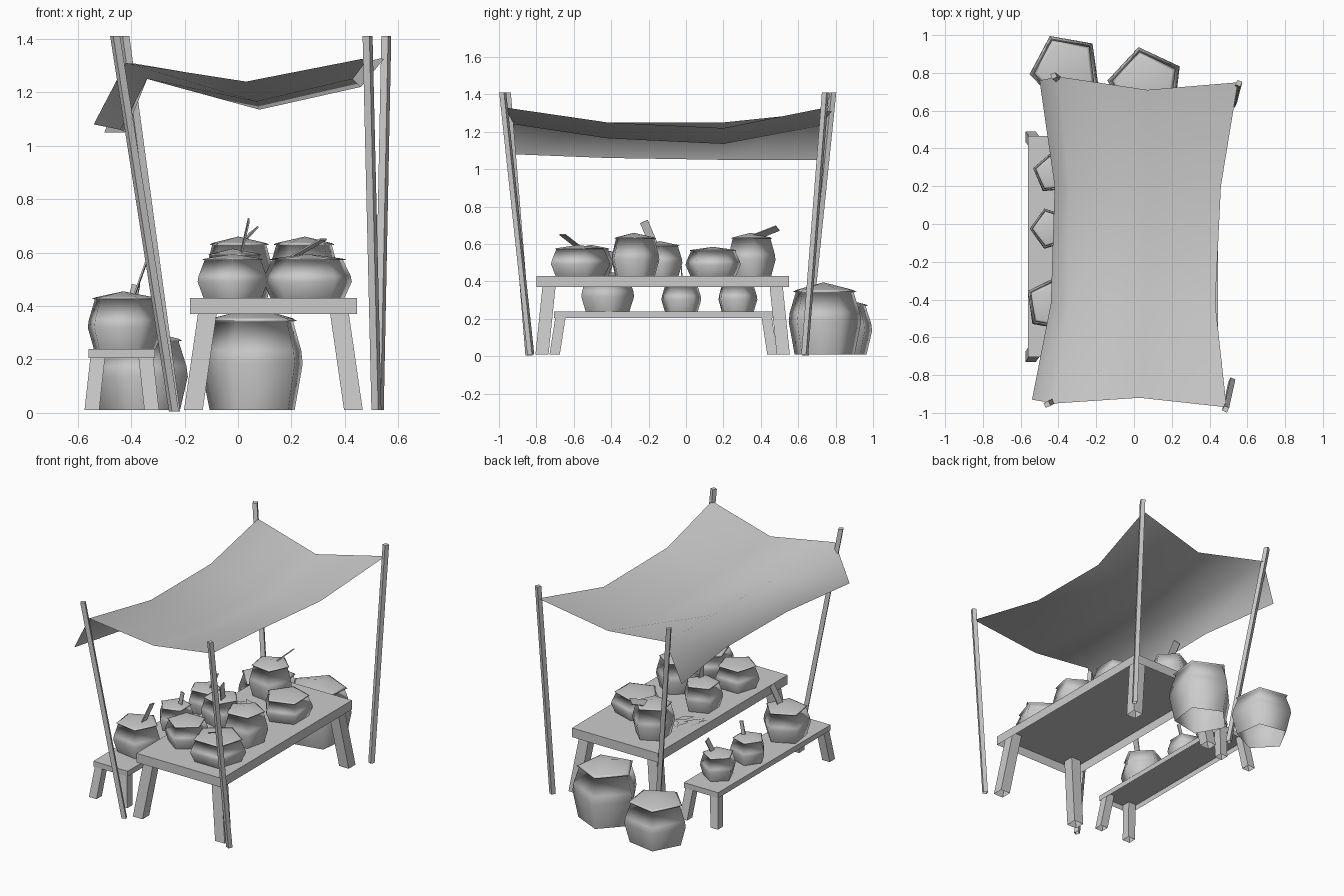
import bpy, bmesh, math, random
from mathutils import Vector, Matrix

if "Cube" in bpy.data.objects:
    bpy.data.objects.remove(bpy.data.objects["Cube"])
random.seed(4)

GREY = bpy.data.materials.new("plain_grey")
GREY.use_nodes = True
GREY.diffuse_color = (0.6, 0.6, 0.6, 1)
GREY.node_tree.nodes["Principled BSDF"].inputs["Base Color"].default_value = (0.6, 0.6, 0.6, 1)


def finish(bm, name, smooth=False):
    me = bpy.data.meshes.new(name)
    bm.to_mesh(me)
    bm.free()
    me.materials.append(GREY)
    for p in me.polygons:
        p.use_smooth = smooth
    ob = bpy.data.objects.new(name, me)
    bpy.context.collection.objects.link(ob)
    return ob


def open_cube():
    """Unit cube without its underside."""
    bm = bmesh.new()
    bmesh.ops.create_cube(bm, size=1)
    bm.normal_update()
    bmesh.ops.delete(bm, geom=[f for f in bm.faces if f.normal.z < -.5], context='FACES_ONLY')
    return bm


def slab(name, lo, hi):
    bm = open_cube()
    lo, hi = Vector(lo), Vector(hi)
    for v in bm.verts:
        v.co = (lo + hi) / 2 + v.co * (hi - lo)
    finish(bm, name)


def beam(name, bottom, top, w, turn=0):
    """Four-sided post with level ends, leaning from bottom to top."""
    bm = open_cube()
    spin = Matrix.Rotation(math.radians(turn), 3, 'Z')
    for v in bm.verts:
        end = Vector(top if v.co.z > 0 else bottom)
        v.co = end + spin @ Vector((v.co.x * w, v.co.y * w, 0))
    finish(bm, name)


def lathe(bm, profile, turn):
    """Five-sided turned shape; a zero radius closes to a point."""
    rings = []
    for r, z in profile:
        if r == 0:
            rings.append([bm.verts.new((0, 0, z))] * 5)
        else:
            rings.append([bm.verts.new((r * math.cos(turn + i * math.tau / 5),
                                        r * math.sin(turn + i * math.tau / 5), z)) for i in range(5)])
    for a, b in zip(rings, rings[1:]):
        for i in range(5):
            j = (i + 1) % 5
            bm.faces.new(list(dict.fromkeys((a[i], a[j], b[j], b[i]))))


def pot(name, x, y, z, r, h, turn, belly):
    """Five-sided bottomless jar with a brim and a shallow pointed lid."""
    body = [(.83, 0), (1, belly), (.97, belly + .13), (.8, .86), (.88, .87), (.78, .895)]
    lid = [(.78, .895), (0, 1)]
    for part, prof in (("body", body), ("lid", lid)):
        bm = bmesh.new()
        lathe(bm, [(a * r, b * h) for a, b in prof], math.radians(turn))
        finish(bm, f"{name}_{part}", True).location = (x, y, z)


def handle(a, b, w, normal):
    """Flat handle sticking out of a jar, its broad side facing the normal."""
    a, b = Vector(a), Vector(b)
    axis = b - a
    side = axis.cross(Vector(normal)).normalized()
    frame = Matrix((side, axis.cross(side).normalized(), axis.normalized())).transposed()
    bm = bmesh.new()
    bmesh.ops.create_cube(bm, size=1)
    bmesh.ops.scale(bm, vec=(w, .006, axis.length), verts=bm.verts)
    bmesh.ops.transform(bm, verts=bm.verts, matrix=Matrix.Translation((a + b) / 2) @ frame.to_4x4())
    bmesh.ops.recalc_face_normals(bm, faces=bm.faces)
    finish(bm, "jar_handle")


# Leaning poles
for name, bottom, top, turn in (
        ("front_right_pole", (-.24, -.84, .005), (-.46, -.955, 1.41), 25),
        ("front_left_pole", (.518, -.83, .01), (.485, -.98, 1.41), 65),
        ("back_right_pole", (-.235, .64, .005), (-.425, .785, 1.41), 25),
        ("back_left_pole", (.527, .635, .01), (.555, .745, 1.41), 65)):
    beam(name, bottom, top, .028, turn)

# Sagging cloth: rows run front to back, columns from flap edge to left side
rows = (((-.54, -.93, 1.08), (-.42, -.95, 1.31), (.03, -.92, 1.24), (.49, -.97, 1.33)),
        ((-.44, -.42, 1.06), (-.34, -.42, 1.25), (.07, -.42, 1.165), (.43, -.42, 1.25)),
        ((-.42, .2, 1.05), (-.34, .2, 1.25), (.08, .2, 1.135), (.46, .2, 1.22)),
        ((-.50, .76, 1.05), (-.40, .78, 1.31), (.07, .71, 1.23), (.55, .75, 1.33)))
bm = bmesh.new()
grid = [[bm.verts.new(p) for p in row] for row in rows]
for a, b in zip(grid, grid[1:]):
    for i in range(3):
        bm.faces.new((a[i], a[i + 1], b[i + 1], b[i]))
finish(bm, "canopy", True)

# Table and bench, each a hollow slab on four splayed legs
for name, lo, hi, leg, splay_x, splay_y, inset in (
        ("table", (-.18, -.80, .37), (.445, .55, .43), .07, .06, .043, .073),
        ("bench", (-.56, -.705, .205), (-.31, .465, .24), .055, .025, .035, .038)):
    slab(name + "_top", lo, hi)
    for sx, xs in ((lo[0], 1), (hi[0], -1)):
        for sy, ys in ((lo[1], 1), (hi[1], -1)):
            tx, ty = sx + xs * inset, sy + ys * inset
            beam(name + "_leg", (tx - xs * splay_x, ty - ys * splay_y, .01), (tx, ty, hi[2] - .004), leg)

# Large jars on the ground, then jars on the table and the bench
for i, (x, y, z, r, h, t, belly) in enumerate((
        (-.36, .82, .01, .195, .30, 116, .42), (.063, .735, .01, .205, .385, 101, .45),
        (.26, -.58, .43, .175, .165, 90, .37), (-.02, -.505, .43, .138, .165, 54, .37),
        (.25, -.28, .43, .138, .23, 95, .37), (.255, .145, .43, .155, .155, 36, .37),
        (0, .345, .43, .135, .23, 10, .37), (-.02, -.14, .43, .125, .185, 75, .37),
        (-.43, -.425, .24, .15, .215, 80, .37), (-.44, -.025, .24, .112, .165, 180, .37),
        (-.425, .27, .24, .112, .17, 95, .37))):
    pot(f"jar_{i + 1}", x, y, z, r, h, t, belly)

# Handles standing in some of the jars
for a, b, w, normal in (
        ((.2, -.57, .58), (.32, -.66, .65), .04, (-.4, .3, 1)),
        ((.01, -.17, .59), (.04, -.225, .72), .045, (1, 0, 0)),
        ((.01, .35, .63), (.06, .49, .685), .045, (1, .1, -1.2)),
        ((-.395, -.43, .42), (-.345, -.40, .56), .045, (1, 0, 0)),
        ((-.41, -.02, .38), (-.385, -.025, .48), .025, (0, 1, 0)),
        ((-.39, .27, .38), (-.37, .31, .48), .035, (1, 0, 0))):
    handle(a, b, w, normal)

# Loose flat leaves lying on the table
for i in range(7):
    bm = bmesh.new()
    bmesh.ops.create_circle(bm, cap_ends=True, segments=4, radius=.07)
    bmesh.ops.scale(bm, vec=(1, .35, 1), verts=bm.verts)
    leaf = finish(bm, "leaf")
    leaf.location = (-.07 + random.uniform(-.06, .06), .11 + random.uniform(-.06, .06), .433 + i * .001)
    leaf.rotation_euler.z = random.uniform(0, math.pi)
